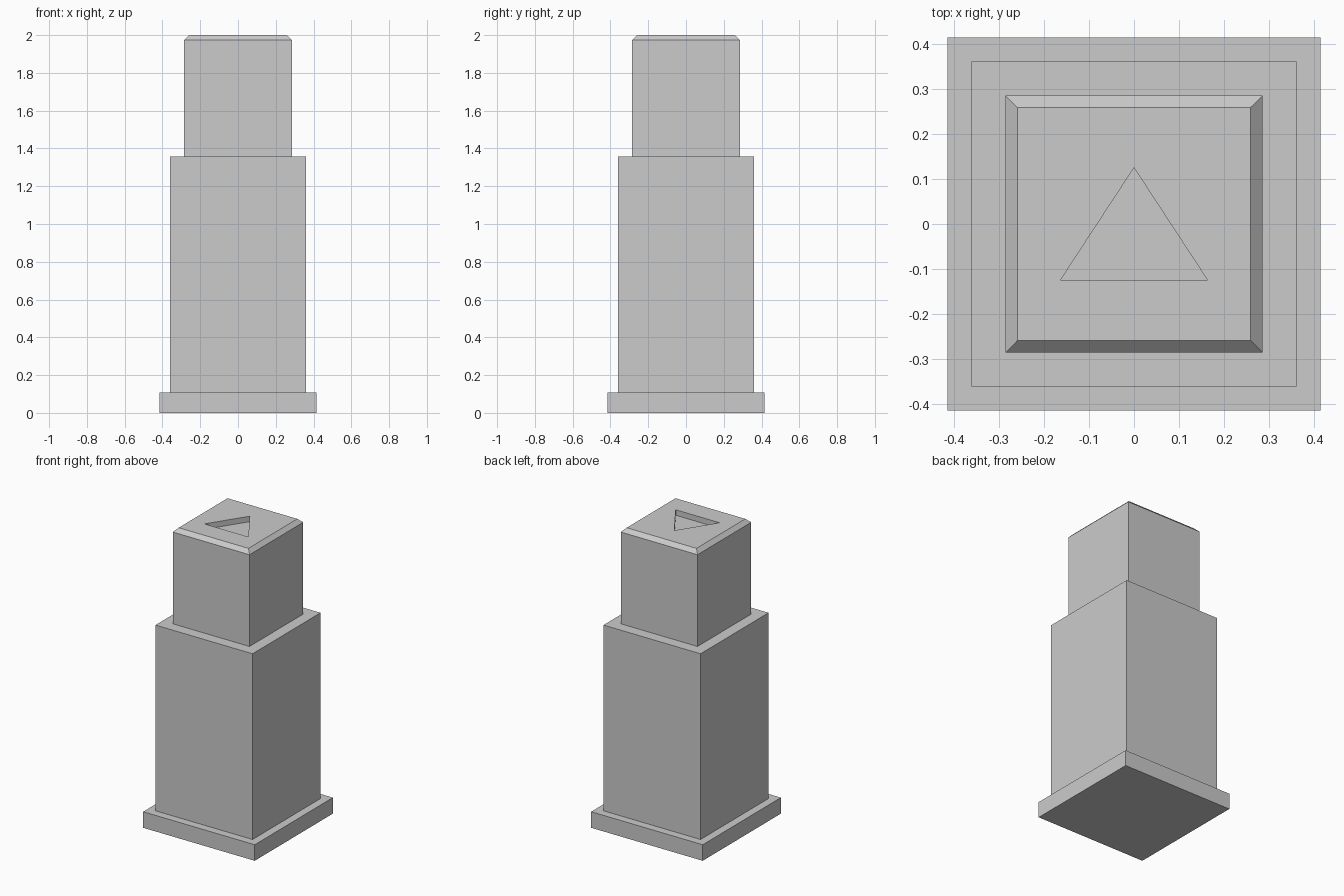
import bpy
import bmesh

cube = bpy.data.objects.get("Cube")
if cube:
    bpy.data.objects.remove(cube, do_unlink=True)

# One plain grey for the whole model
GREY = (0.6, 0.6, 0.6, 1.0)
grey = bpy.data.materials.new("stone_grey")
grey.use_nodes = True
grey.diffuse_color = GREY
grey.node_tree.nodes["Principled BSDF"].inputs["Base Color"].default_value = GREY


def loft(name, sections):
    """Closed solid through rings of points; each section is (outline, z)."""
    bm = bmesh.new()
    rings = [[bm.verts.new((x, y, z)) for x, y in outline] for outline, z in sections]
    for low, high in zip(rings, rings[1:]):
        n = len(low)
        for i in range(n):
            j = (i + 1) % n
            bm.faces.new((low[i], low[j], high[j], high[i]))
    bm.faces.new(rings[0][::-1])
    bm.faces.new(rings[-1])
    bmesh.ops.recalc_face_normals(bm, faces=bm.faces)
    mesh = bpy.data.meshes.new(name)
    bm.to_mesh(mesh)
    bm.free()
    mesh.materials.append(grey)
    obj = bpy.data.objects.new(name, mesh)
    bpy.context.collection.objects.link(obj)
    return obj


def square(h):
    return [(-h, -h), (h, -h), (h, h), (-h, h)]


BASE_TOP, BODY_TOP, TOP = 0.108, 1.357, 2.0
CHAMFER = 0.026
CAP = 0.2855

# Stepped column: plinth, shaft and chamfered cap
loft("base_plinth", [(square(0.415), 0), (square(0.415), BASE_TOP)])
loft("main_shaft", [(square(0.361), BASE_TOP), (square(0.361), BODY_TOP)])
cap = loft("upper_cap", [(square(CAP), BODY_TOP),
                         (square(CAP), TOP - CHAMFER),
                         (square(CAP - CHAMFER), TOP)])

# Triangular recess sunk into the top
triangle = [(-0.163, -0.124), (0.163, -0.124), (0, 0.125)]
cutter = loft("recess_cutter", [(triangle, TOP - 0.037), (triangle, TOP + 0.1)])
cutter.hide_render = True
cut = cap.modifiers.new("triangle_recess", 'BOOLEAN')
cut.operation = 'DIFFERENCE'
cut.solver = 'EXACT'
cut.object = cutter
bpy.context.view_layer.objects.active = cap
bpy.ops.object.modifier_apply(modifier=cut.name)
bpy.data.objects.remove(cutter, do_unlink=True)
